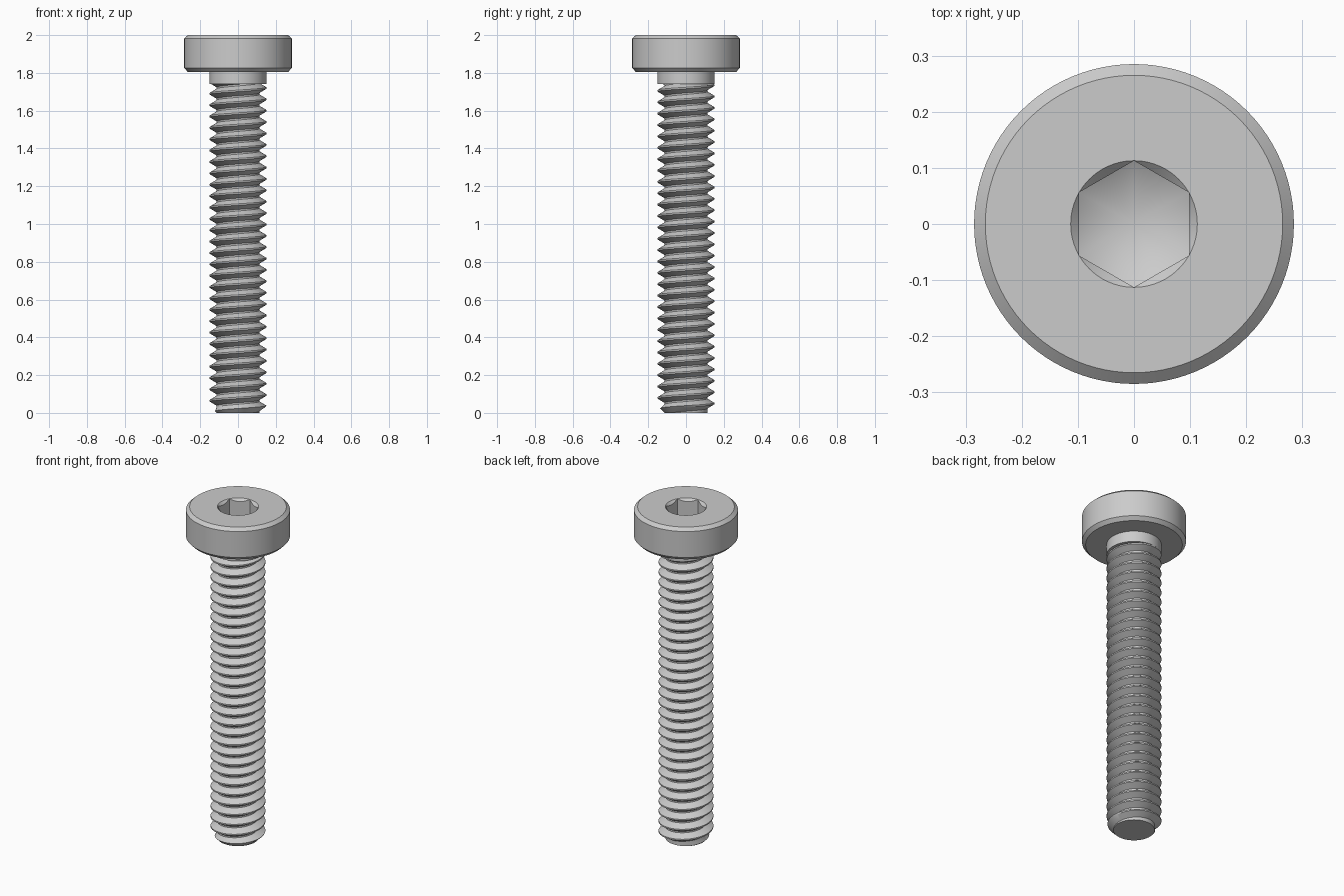
import bpy, bmesh
from math import sin, cos, tan, pi, radians, floor

if "Cube" in bpy.data.objects:
    bpy.data.objects.remove(bpy.data.objects["Cube"], do_unlink=True)

steel = bpy.data.materials.new("grey_steel")
steel.use_nodes = True
colour = (0.6, 0.6, 0.6, 1)
steel.diffuse_color = colour
steel.node_tree.nodes["Principled BSDF"].inputs["Base Color"].default_value = colour


def finish(name, bm):
    """Clean the mesh and turn it into a smooth object with sharp edges."""
    bmesh.ops.remove_doubles(bm, verts=bm.verts, dist=1e-5)
    bmesh.ops.dissolve_degenerate(bm, edges=bm.edges, dist=1e-5)
    rims = [e for e in bm.edges if e.is_boundary and max(v.co.z for v in e.verts) < 1e-4]
    if rims:
        bmesh.ops.holes_fill(bm, edges=rims, sides=0)
    bmesh.ops.recalc_face_normals(bm, faces=bm.faces)
    mesh = bpy.data.meshes.new(name)
    bm.to_mesh(mesh)
    bm.free()
    mesh.materials.append(steel)
    obj = bpy.data.objects.new(name, mesh)
    bpy.context.collection.objects.link(obj)
    bpy.ops.object.select_all(action='DESELECT')
    obj.select_set(True)
    bpy.context.view_layer.objects.active = obj
    bpy.ops.object.shade_smooth_by_angle(angle=radians(25))
    return obj


def sweep(name, column, segments):
    """Skin columns of (radius, height) points given for each angle."""
    bm = bmesh.new()
    columns = []
    for i in range(segments + 1):
        a = 2 * pi * i / segments
        columns.append([bm.verts.new((r * cos(a), r * sin(a), z)) for r, z in column(a)])
    for left, right in zip(columns, columns[1:]):
        for j in range(len(left) - 1):
            bm.faces.new((left[j], right[j], right[j + 1], left[j + 1]))
    return finish(name, bm)


# Main sizes
HEAD_R, HEAD_BASE, TOP = 0.285, 1.805, 2.0
SHANK_R, ROOT_R, NECK_BASE = 0.15, 0.113, 1.74
PITCH = 0.0602
HEX_FLAT = 0.0977
HEX_CORNER = HEX_FLAT / cos(pi / 6)
CHAMFER = 0.02


def head_column(a):
    # Distance to the hexagon wall, with corners on the y axis
    sector = a - floor((a + pi / 6) / (pi / 3) + 1e-6) * pi / 3
    hex_r = HEX_FLAT / cos(sector)
    inset = HEX_CORNER - hex_r
    socket_floor = TOP - 0.1
    return [
        (0, socket_floor - HEX_CORNER * tan(pi / 6)),    # conical socket floor
        (hex_r, socket_floor - inset * tan(pi / 6)),
        (hex_r, TOP - inset),                            # countersunk socket rim
        (HEX_CORNER, TOP),
        (HEAD_R - CHAMFER, TOP),
        (HEAD_R, TOP - 0.018),
        (HEAD_R, HEAD_BASE + CHAMFER),
        (HEAD_R - CHAMFER, HEAD_BASE),
        (0, HEAD_BASE),
    ]


def neck_column(a):
    return [(0, HEAD_BASE), (SHANK_R, HEAD_BASE), (SHANK_R, NECK_BASE), (0, NECK_BASE)]


def thread_column(a):
    # Root and crest flats along the axis, repeated for each turn
    tooth = [(ROOT_R, -0.026), (SHANK_R, -0.004), (SHANK_R, 0.004), (ROOT_R, 0.026)]
    start = 1.72 + a / (2 * pi) * PITCH
    points = []
    for turn in range(-32, 4):
        for r, dz in tooth:
            z = min(max(start + turn * PITCH + dz, 0), NECK_BASE + 0.006)
            points.append((min(r, ROOT_R + z), z))       # chamfered tip
    return points


sweep("socket_head", head_column, 96)
sweep("plain_neck", neck_column, 96)
sweep("threaded_shank", thread_column, 72)
